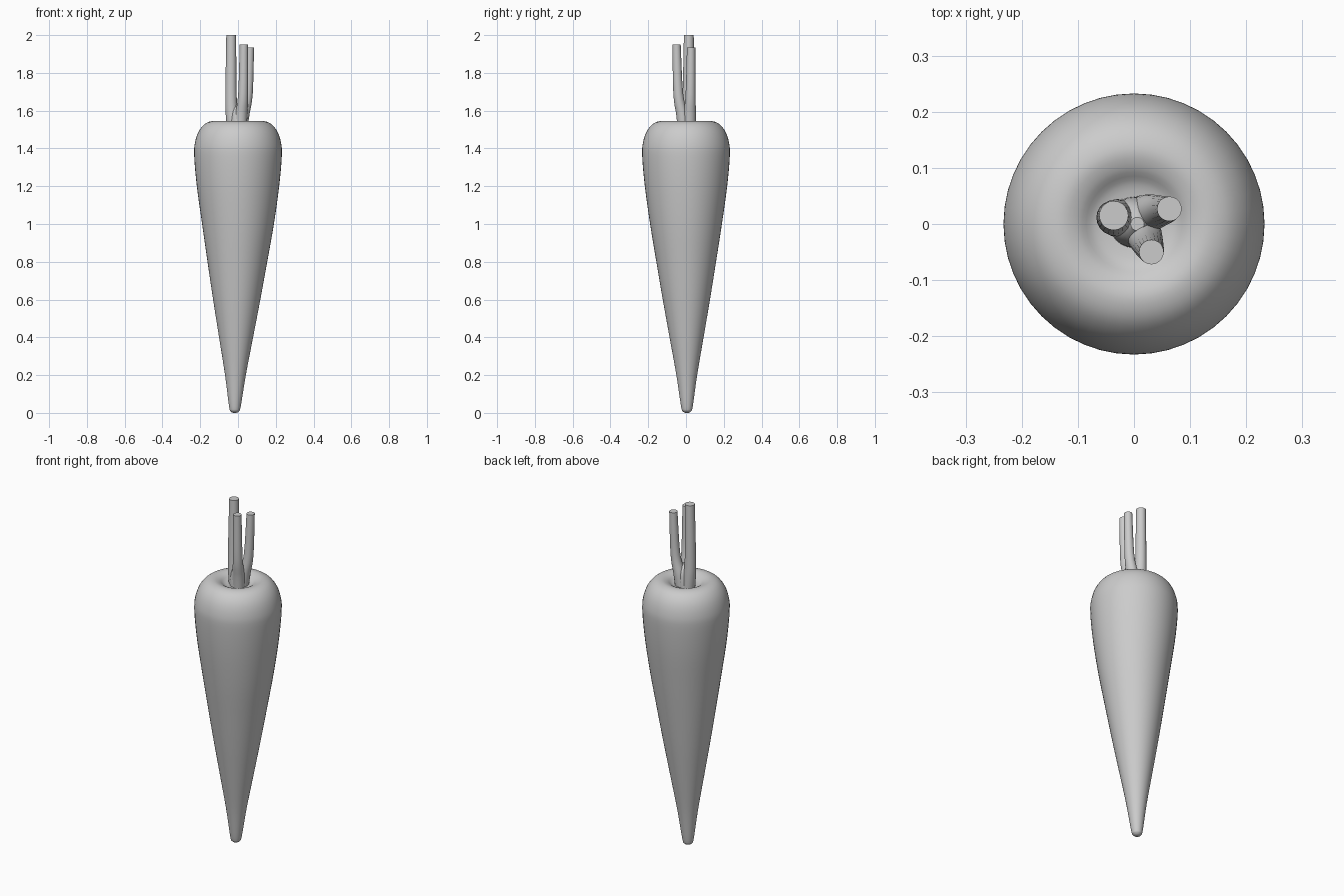
import bpy, bmesh
from math import cos, sin, tau

if "Cube" in bpy.data.objects:
    bpy.data.objects.remove(bpy.data.objects["Cube"])


def smooth_path(pts, steps):
    """Catmull-Rom interpolation through (x, y, z, radius) points."""
    out = []
    ext = [pts[0]] + pts + [pts[-1]]
    for a, b, c, d in zip(ext, ext[1:], ext[2:], ext[3:]):
        for s in range(steps):
            t = s / steps
            out.append([0.5 * (2 * q + (r - p) * t + (2 * p - 5 * q + 4 * r - w) * t * t
                               + (3 * q - p - 3 * r + w) * t ** 3)
                        for p, q, r, w in zip(a, b, c, d)])
    return out + [pts[-1]]


def ring_solid(name, pts, sides, steps=4):
    """Skin a stack of level circles and cap both ends."""
    bm = bmesh.new()
    rings = [[bm.verts.new((x + r * cos(tau * i / sides), y + r * sin(tau * i / sides), z))
              for i in range(sides)] for x, y, z, r in smooth_path(pts, steps)]
    for lo, hi in zip(rings, rings[1:]):
        for i in range(sides):
            j = (i + 1) % sides
            bm.faces.new((lo[i], lo[j], hi[j], hi[i]))
    bm.faces.new(rings[0][::-1])
    bm.faces.new(rings[-1])
    bmesh.ops.recalc_face_normals(bm, faces=bm.faces[:])
    mesh = bpy.data.meshes.new(name)
    bm.to_mesh(mesh)
    bm.free()
    obj = bpy.data.objects.new(name, mesh)
    bpy.context.collection.objects.link(obj)
    bpy.ops.object.select_all(action='DESELECT')
    obj.select_set(True)
    bpy.context.view_layer.objects.active = obj
    bpy.ops.object.shade_smooth_by_angle(angle=0.7)
    return obj


# Root: tapered body with a slightly off-centre tip and a dimpled crown
profile = [(0.008, 0), (0.022, 0.008), (0.031, 0.035), (0.055, 0.2), (0.09, 0.4),
           (0.125, 0.6), (0.158, 0.8), (0.19, 1.0), (0.218, 1.2), (0.232, 1.36),
           (0.228, 1.43), (0.208, 1.49), (0.175, 1.53), (0.135, 1.545),
           (0.1, 1.537), (0.07, 1.517), (0.03, 1.51), (0.004, 1.51)]
body = []
for r, z in profile:
    lean = max(0, 1 - z / 1.0)
    body.append((-0.017 * lean, 0.005 * lean, z, r))
ring_solid("carrot_root", body, 48)

# Stem base: short core where the three stalks fuse
ring_solid("stem_base", [(0, 0.003, 1.49, 0.046), (0.002, 0.003, 1.55, 0.044),
                         (0.004, 0.002, 1.6, 0.036), (0.006, 0, 1.635, 0.012)], 24)

# Cut stalks
stalks = {
    "stalk_left": [(-0.022, 0.01, 1.49, 0.035), (-0.032, 0.011, 1.58, 0.033),
                   (-0.037, 0.012, 1.68, 0.03), (-0.036, 0.015, 2.0, 0.026)],
    "stalk_right": [(0.015, 0.018, 1.49, 0.033), (0.028, 0.02, 1.58, 0.033),
                    (0.052, 0.024, 1.69, 0.026), (0.063, 0.027, 1.935, 0.022)],
    "stalk_front": [(0.012, -0.01, 1.49, 0.033), (0.018, -0.02, 1.58, 0.032),
                    (0.027, -0.041, 1.69, 0.026), (0.031, -0.05, 1.95, 0.022)],
}
for name, pts in stalks.items():
    ring_solid(name, pts, 20)
